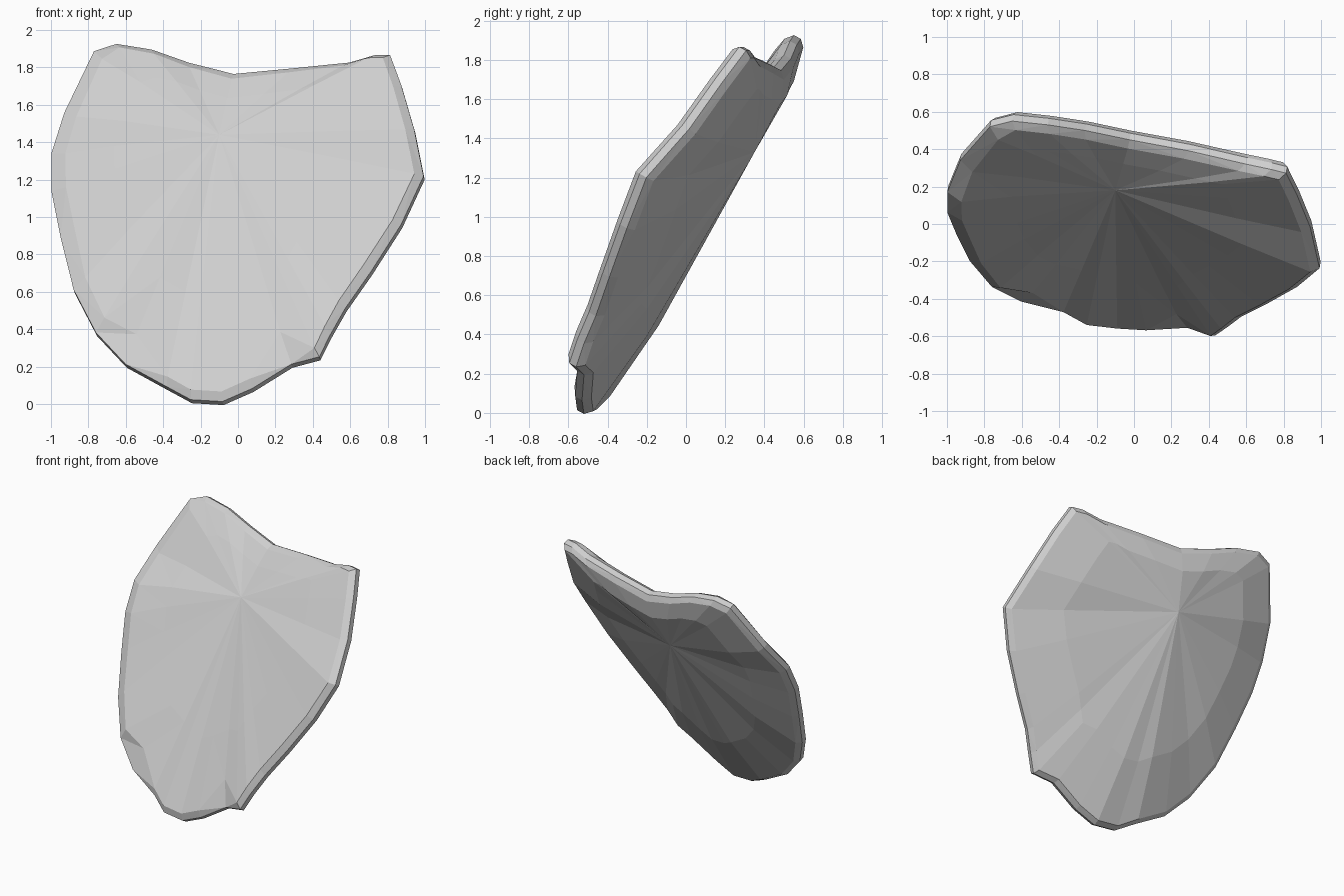
import bpy
import bmesh
from mathutils import Vector

default_cube = bpy.data.objects.get("Cube")
if default_cube:
    bpy.data.objects.remove(default_cube, do_unlink=True)

# Stone colour
stone = bpy.data.materials.new("pale_grey_stone")
stone.use_nodes = True
colour = (0.62, 0.62, 0.62, 1.0)
stone.diffuse_color = colour
stone.node_tree.nodes["Principled BSDF"].inputs["Base Color"].default_value = colour

# Outline of the leaning slab, clockwise from its top corner
outline = [Vector(p) for p in (
    (-.65, .57, 1.92), (-.46, .55, 1.89), (-.26, .52, 1.82), (-.02, .47, 1.76),
    (.3, .41, 1.79), (.6, .34, 1.82), (.74, .31, 1.86), (.82, .29, 1.86),
    (.88, .17, 1.7), (.95, 0, 1.46), (1, -.22, 1.21), (.88, -.32, .95),
    (.72, -.41, .7), (.58, -.48, .5), (.5, -.54, .36), (.44, -.58, .24),
    (.29, -.54, .2), (.08, -.55, .07), (-.08, -.54, 0), (-.25, -.52, .01),
    (-.38, -.45, .08), (-.6, -.4, .2), (-.76, -.32, .37), (-.88, -.18, .6),
    (-.95, -.04, .88), (-1, .08, 1.13), (-1, .19, 1.33), (-.93, .36, 1.55),
    (-.77, .54, 1.88))]
facing = Vector((-.18, -1, .55)).normalized()
core = Vector((-.12, .06, 1.1))
front_middle = Vector((-.1, .18, 1.44))
back_peak = Vector((-.11, .35, 1.33))

# Chipped corners: outline index and extra inset of the front edge
chips = {16: .15, 21: .13}


def offset_ring(inset, lift):
    """Copy the outline, moved inward and along the facing direction."""
    ring = []
    for point in outline:
        inward = core - point
        inward -= facing * inward.dot(facing)
        ring.append(point + inward.normalized() * inset + facing * lift)
    return ring


def chipped_front_edge():
    """Front edge with a wider bevel on one flank and two chips."""
    narrow, wide = offset_ring(.05, .05), offset_ring(.09, .055)
    ring = [w if p.x < -.7 else n for p, n, w in zip(outline, narrow, wide)]
    for i, extra in chips.items():
        ring[i] += (front_middle - ring[i]).normalized() * extra
    return ring


def toward(ring, middle, amount, lift):
    """Shrink a ring toward a middle point to shape a broad face."""
    return [p.lerp(middle, amount) + facing * lift for p in ring]


bm = bmesh.new()


def add_ring(points):
    return [bm.verts.new(p) for p in points]


def bridge(first, second):
    for i in range(len(first)):
        j = (i + 1) % len(first)
        bm.faces.new((first[i], first[j], second[j], second[i]))


def fan(ring, middle):
    tip = bm.verts.new(middle)
    for i, vert in enumerate(ring):
        bm.faces.new((vert, ring[(i + 1) % len(ring)], tip))


# Rings from the front face, round the bevelled rim, to the peaked back
front_edge = chipped_front_edge()
back_edge = offset_ring(.04, -.055)
rings = [add_ring(points) for points in (
    toward(offset_ring(.05, .05), front_middle, .35, .005),
    front_edge,
    offset_ring(.005, .02),
    offset_ring(.005, -.02),
    back_edge,
    toward(back_edge, back_peak, .3, -.03))]
for first, second in zip(rings, rings[1:]):
    bridge(first, second)
fan(rings[0], front_middle)
fan(rings[-1], back_peak)

# Facets
bmesh.ops.triangulate(bm, faces=[f for f in bm.faces if len(f.verts) > 3])
bmesh.ops.recalc_face_normals(bm, faces=bm.faces)
mesh = bpy.data.meshes.new("stone_slab")
bm.to_mesh(mesh)
bm.free()
mesh.materials.append(stone)
slab = bpy.data.objects.new("stone_slab", mesh)
bpy.context.collection.objects.link(slab)
